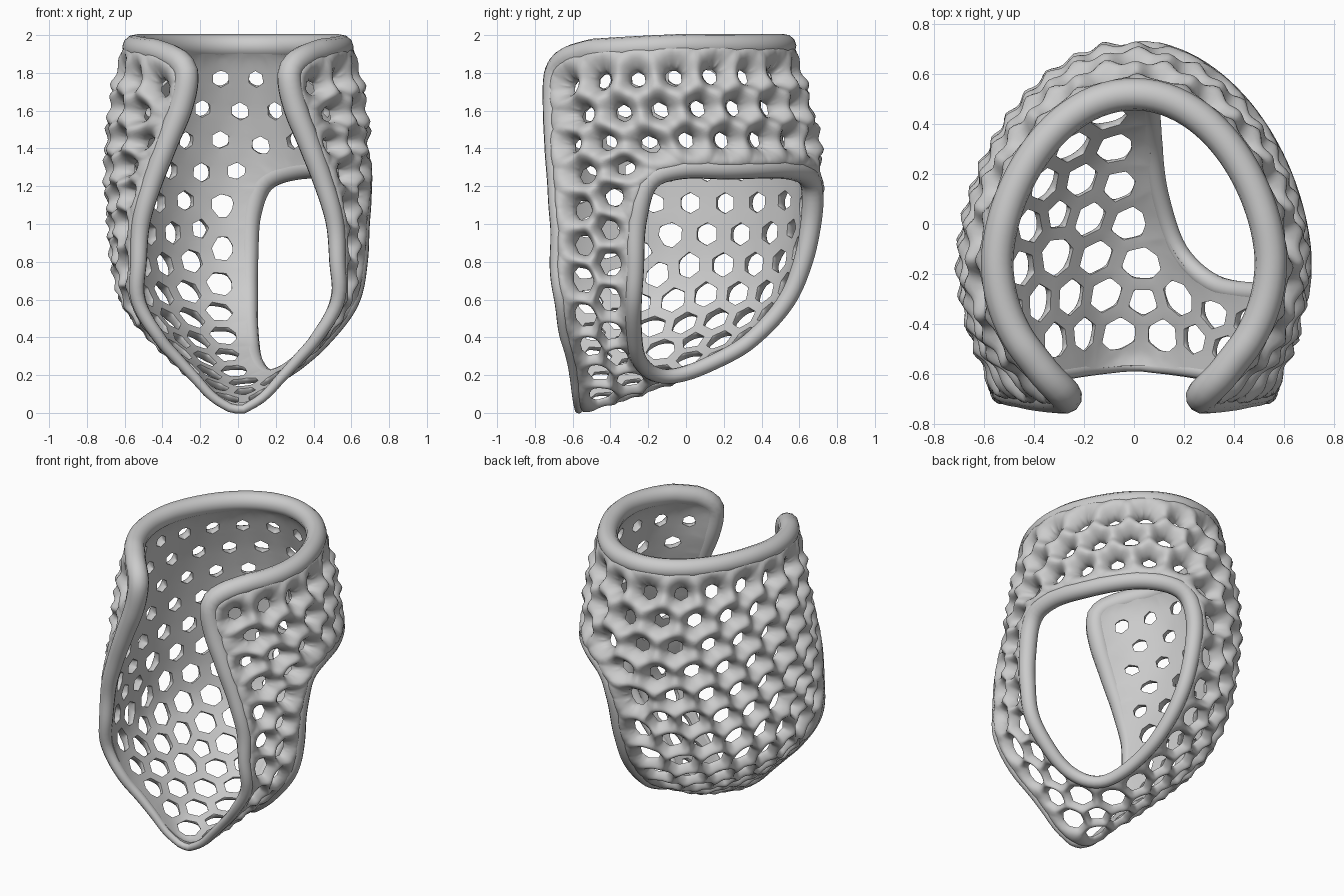
import bpy, bmesh, math
from mathutils import Vector, geometry
from mathutils.bvhtree import BVHTree
from mathutils.kdtree import KDTree

if "Cube" in bpy.data.objects:
    bpy.data.objects.remove(bpy.data.objects["Cube"])

PITCH = 0.203
ZTOP = 1.91
CORE = Vector((0, -0.45, 1.1))
# Shell sections: z, half width, back y, widest y, half width of opening, front y of the full oval
ROWS = [(.04, .03, -.53, -.55, .028, -.59), (.1, .125, -.35, -.5, .118, -.727),
        (.2, .22, -.04, -.44, .208, -.885), (.3, .315, .15, -.38, .297, -1.04),
        (.4, .41, .31, -.32, .383, -1.178), (.6, .555, .49, -.22, .495, -1.17),
        (.8, .595, .575, -.17, .49, -1.04), (1.0, .6, .615, -.15, .475, -.97),
        (1.2, .605, .63, -.15, .42, -.845), (1.4, .6, .615, -.15, .35, -.765),
        (1.6, .585, .575, -.15, .28, -.713), (1.8, .55, .515, -.15, .243, -.696),
        (1.86, .53, .495, -.15, .27, -.685), (1.895, .51, .48, -.15, .335, -.675),
        (ZTOP, .5, .47, -.15, .4, -.67)]
# Guide points of the side window
WINDOW = [(.6, -.26, 1.0), (.6, -.27, .75), (.48, -.28, .5), (.3, -.25, .3), (.16, -.12, .22),
          (.09, .1, .28), (.06, .3, .42), (.05, .48, .62), (.05, .57, .85), (.06, .61, 1.07),
          (.13, .61, 1.23), (.3, .5, 1.29), (.5, .2, 1.29), (.58, -.05, 1.29), (.6, -.2, 1.22)]


def clamp(t):
    return max(0.0, min(1.0, t))


def pitch(p):  # cells are smaller at the bottom and along the front edge
    return .168 + .035 * clamp((p.z - .3) / .6) * clamp((p.y + .55) / .35)


def profile(z):
    n = len(ROWS)
    i = max([k for k in range(n - 1) if ROWS[k][0] <= z + 1e-9] or [0])
    h = ROWS[i + 1][0] - ROWS[i][0]
    t = (z - ROWS[i][0]) / h

    def slope(k, c):
        lo, hi = ROWS[max(k - 1, 0)], ROWS[min(k + 1, n - 1)]
        return (hi[c] - lo[c]) / (hi[0] - lo[0]) * h
    return [(2*t**3 - 3*t*t + 1) * ROWS[i][c] + (t**3 - 2*t*t + t) * slope(i, c)
            + (3*t*t - 2*t**3) * ROWS[i + 1][c] + (t**3 - t*t) * slope(i + 1, c) for c in range(1, 6)]


def shell(u, z):
    w, back, mid, ex, front = profile(z)
    a = u * (math.pi - math.asin(min(ex / w, .99)))
    c = math.cos(a)
    y = mid + (back - mid) * c**1.2 if c > 0 else mid + (mid - front) * c
    return Vector((w * math.sin(a), y, z - .04 * clamp((z - 1.5) / .45) * max(0, -y / .7)))


def resample(pts, step):
    pts = pts + [pts[0]]
    lens = [(b - a).length for a, b in zip(pts, pts[1:])]
    n = round(sum(lens) / step)
    gap, out, nxt, run = sum(lens) / n, [], 0.0, 0.0
    for a, b, l in zip(pts, pts[1:], lens):
        while l > 0 and nxt < run + l and len(out) < n:
            out.append(a.lerp(b, (nxt - run) / l))
            nxt += gap
        run += l
    return out


def flat(p):
    d = (p - CORE).normalized()
    return Vector((d.x, d.z)) / (1 + d.y)


def inside(p, poly):
    hit = False
    for a, b in zip(poly, poly[1:] + poly[:1]):
        if (a.y > p.y) != (b.y > p.y) and p.x < a.x + (p.y - a.y) / (b.y - a.y) * (b.x - a.x):
            hit = not hit
    return hit


# Guide surface used for snapping
zs = [.04 + (ZTOP - .04) * (k / 120)**1.4 for k in range(121)]
N = 97
grid = [shell(-1 + 2 * i / (N - 1), z) for z in zs for i in range(N)]
bvh = BVHTree.FromPolygons(grid, [(r*N + i, r*N + i + 1, r*N + N + i + 1, r*N + N + i)
                                  for r in range(120) for i in range(N - 1)])


def snap(p):
    return bvh.find_nearest(p)[0]


def normal(p):
    n = bvh.find_nearest(p)[1]
    return n if n.dot(p - CORE) > 0 else -n


# Edge loops: outer opening and side window
outer = ([shell(1, z) for z in zs] + [shell(1 - k / 60, ZTOP) for k in range(1, 120)]
         + [shell(-1, z) for z in reversed(zs)])
window, G = [], [Vector(p) for p in WINDOW]
for i in range(len(G)):
    a, b, c, d = (G[(i + k) % len(G)] for k in (-1, 0, 1, 2))
    for k in range(8):
        t = k / 8
        window.append(snap(.5 * (2*b + (c - a)*t + (2*a - 5*b + 4*c - d)*t*t + (3*b - a - 3*c + d)*t**3)))
rims = [resample(outer, .11), resample(window, .11)]
fixed = rims[0] + rims[1]
polys = [[flat(p) for p in r] for r in rims]


# Cell centres in staggered rows, then evened out
def candidates(step):
    run, prev, nxt, j = 0, shell(0, ZTOP), .135, 0
    for z in [ZTOP - k * .002 for k in range(934)]:
        p = shell(0, z)
        run, prev = run + (p - prev).length, p
        if run < nxt:
            continue
        nxt += step * .866
        j += 1
        length, q, mark = 0, p, step * .5 * (j % 2)
        for k in range(201):
            r = shell(k / 200, z)
            length, q = length + (r - q).length, r
            if length >= mark:
                mark += step
                yield r
                yield Vector((-r.x, r.y, r.z))


cells = []
for step, gap in ((PITCH, .8), (PITCH / 5, .9)):
    for p in candidates(step):
        w = pitch(p)
        if ((step < PITCH or w > .195) and all((p - q).length > gap * w for q in cells)
                and all((p - q).length > .56 * w for q in fixed) and not inside(flat(p), polys[1])):
            cells.append(p)
for _ in range(60):
    kd = KDTree(len(cells) + len(fixed))
    for i, p in enumerate(cells + fixed):
        kd.insert(p, i)
    kd.balance()
    moved = []
    for p in cells:
        push, R = Vector(), 1.25 * pitch(p)
        for q, i, d in kd.find_range(p, R):
            if d > 1e-6:
                push += (p - q) / d * (max(0, R - d) * .12 if i < len(cells) else max(0, .85 * R - d) * .1)
        moved.append(snap(p + push))
    cells = moved
cells = [p for p in cells if inside(flat(p), polys[0]) and not inside(flat(p), polys[1])]

# Triangulate the centres
pts = fixed + cells
n0, n1 = len(rims[0]), len(fixed)
loops = [(i, (i + 1) % n0) for i in range(n0)] + [(i, i + 1 if i + 1 < n1 else n0) for i in range(n0, n1)]
v2, _e, tris, ov, *_r = geometry.delaunay_2d_cdt([flat(p) for p in pts], loops, [], 0, 1e-7)
tri = bmesh.new()
tv = [tri.verts.new(pts[o[0]]) for o in ov]
for f in tris:
    c = sum((v2[i] for i in f), Vector((0, 0))) / 3
    if inside(c, polys[0]) and not inside(c, polys[1]):
        tri.faces.new([tv[i] for i in f])
bmesh.ops.beautify_fill(tri, faces=tri.faces[:], edges=[e for e in tri.edges if len(e.link_faces) == 2])
for seq in (tri.verts, tri.edges, tri.faces):
    seq.index_update()

# Honeycomb sheet: a hole in every cell, thick knots where the struts meet
bm = bmesh.new()
store, weights, corners = {}, [], []


def vert(key, pos, weight):
    if key not in store:
        p = snap(pos)
        store[key] = bm.verts.new(p)
        weights.append(weight * (.42 + .58 * clamp((p.z - .2) / 1.0)))
        corners.append(.8 if key[0] == 'h' else 0.0)
    return store[key]


def hole(v, g):
    return g.lerp(v.co, 1 - (.42 + .28 * clamp((1.4 - v.co.z) / .9)))


def face(*vs):
    f = bm.faces.new(vs)
    f.normal_update()
    if f.normal.dot(f.calc_center_median() - CORE) < 0:
        f.normal_flip()


cen = {f: snap(f.calc_center_median()) for f in tri.faces}
for e in tri.edges:
    fs = e.link_faces
    if not fs:
        continue
    g = [vert(('g', f.index), cen[f], .78 if any(v.is_boundary for v in f.verts) else 1) for f in fs]
    if len(fs) == 1:
        a, b = [vert(('b', v.index), v.co, .65) for v in e.verts]
        face(a, b, g[0])
        continue
    m = vert(('m', e.index), (cen[fs[0]] + cen[fs[1]]) / 2, .7)
    for v in e.verts:
        if v.is_boundary:
            b = vert(('b', v.index), v.co, .65)
            face(g[0], m, b)
            face(m, g[1], b)
        else:
            hs = [hole(v, cen[f]) for f in fs]
            h = [vert(('h', v.index, f.index), p, .3) for f, p in zip(fs, hs)]
            k = vert(('k', v.index, e.index), (hs[0] + hs[1]) / 2, .25)
            face(g[0], m, k, h[0])
            face(m, g[1], h[1], k)
mesh = bpy.data.meshes.new("honeycomb_shell")
bm.to_mesh(mesh)
mesh.attributes.new("crease_vert", 'FLOAT', 'POINT').data.foreach_set("value", corners)
ob = bpy.data.objects.new("honeycomb_shell", mesh)
bpy.context.collection.objects.link(ob)
vg = ob.vertex_groups.new(name="thickness")
for i, w in enumerate(weights):
    vg.add([i], w, 'REPLACE')
sol = ob.modifiers.new("thickness", 'SOLIDIFY')
sol.thickness, sol.offset, sol.vertex_group, sol.edge_crease_inner = .155, 1, "thickness", 1
sub = ob.modifiers.new("smooth", 'SUBSURF')
sub.levels = sub.render_levels = 2 if len(mesh.polygons) < 2700 else 1
bpy.context.view_layer.objects.active = ob
ob.select_set(True)
bpy.ops.object.convert(target='MESH')
bpy.ops.object.shade_smooth_by_angle(angle=math.radians(50))


# Rounded rims along both edge loops, flush with the inside
def rim(name, loop, radius):
    cu = bpy.data.curves.new(name, 'CURVE')
    cu.dimensions, cu.bevel_depth, cu.bevel_resolution = '3D', 1, 4
    sp = cu.splines.new('POLY')
    path = resample(loop, .035)
    sp.points.add(len(path) - 1)
    ns = [normal(p) for p in path]
    for i, (q, p) in enumerate(zip(sp.points, path)):
        n = sum((ns[(i + k) % len(ns)] for k in range(-3, 4)), Vector()).normalized()
        q.radius = radius(p.z)
        q.co = (*(p + n * q.radius * .9), 1)
    sp.use_cyclic_u = True
    bpy.context.collection.objects.link(bpy.data.objects.new(name, cu))


rim("opening_rim", outer, lambda z: .022 + .043 * clamp(z / 1.6))
rim("window_rim", window, lambda z: .035 + .022 * clamp(z / 1.1))
